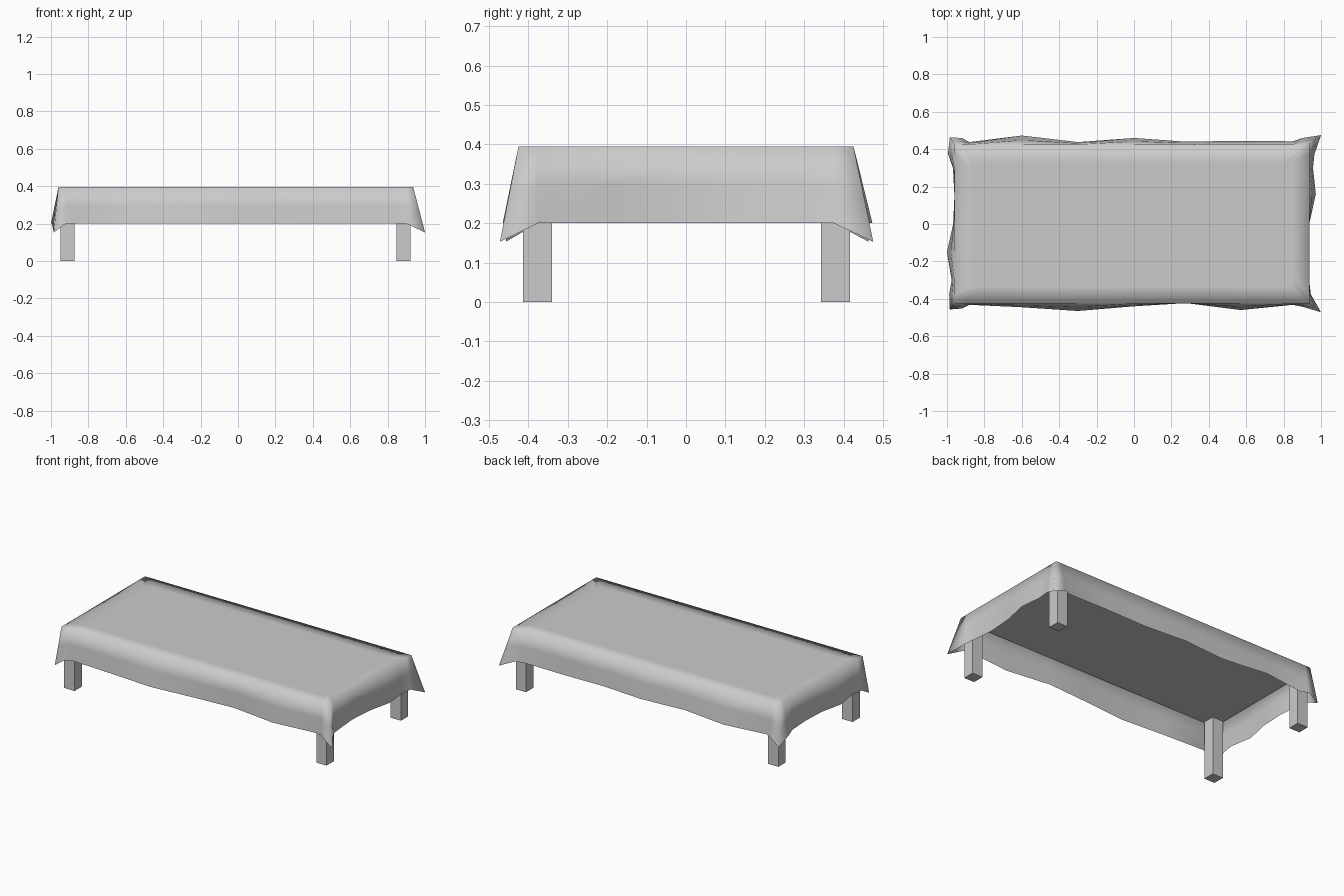
import bpy, bmesh

if "Cube" in bpy.data.objects:
    bpy.data.objects.remove(bpy.data.objects["Cube"])

X0, X1, Y, TOP, HEM = -0.96, 0.937, 0.425, 0.395, 0.2
CX = (X0 + X1) / 2

# Hem outline per side, counter-clockwise: (along, outward position)
front = [(-.92, -.452), (-.88, -.432), (-.6, -.445), (-.3, -.465), (0, -.44),
         (.27, -.422), (.57, -.46), (.85, -.432), (.9, -.442)]
right = [(-.375, .945), (-.3, .937), (-.16, .925), (0, .937), (.16, .972), (.3, .957), (.375, .965)]
back = [(.9, .46), (.85, .442), (.57, .445), (.28, .44), (0, .46),
        (-.3, .438), (-.6, .473), (-.88, .438), (-.92, .46)]
left = [(.375, -.995), (.3, -.968), (.15, -.96), (0, -.967), (-.15, -1.0), (-.3, -.975), (-.375, -.988)]

pairs = []  # (hem point, matching top edge point)


def corner(x, y, tx, ty):
    pairs.append(((x, y, 0.153), (tx, ty, TOP)))


corner(-.985, -.457, X0, -Y)
pairs += [((a, o, HEM), (a, -Y, TOP)) for a, o in front]
corner(1.0, -.472, X1, -Y)
pairs += [((o, a, HEM), (X1, a, TOP)) for a, o in right]
corner(1.0, .475, X1, Y)
pairs += [((a, o, HEM), (a, Y, TOP)) for a, o in back]
corner(-.985, .463, X0, Y)
pairs += [((o, a, HEM), (X0, a, TOP)) for a, o in left]

# Draped cloth: hem, middle, top edge and inset rings, closed on top
bm = bmesh.new()
rings = []
for t in (0, 0.5, 1):
    rings.append([bm.verts.new([h[i] + (p[i] - h[i]) * t for i in range(3)]) for h, p in pairs])
rings.append([bm.verts.new((CX + (p[0] - CX) * 0.9, p[1] * 0.78, TOP)) for h, p in pairs])
n = len(pairs)
for a, b in zip(rings, rings[1:]):
    for i in range(n):
        j = (i + 1) % n
        bm.faces.new((a[i], a[j], b[j], b[i]))
bm.faces.new(rings[-1])
for f in bm.faces:
    f.smooth = True
mesh = bpy.data.meshes.new("tablecloth")
bm.to_mesh(mesh)
bm.free()
bpy.context.collection.objects.link(bpy.data.objects.new("tablecloth", mesh))


def box(name, x0, x1, y0, y1, z0, z1):
    bpy.ops.mesh.primitive_cube_add(size=1, location=((x0 + x1) / 2, (y0 + y1) / 2, (z0 + z1) / 2))
    ob = bpy.context.object
    ob.name = name
    ob.scale = (x1 - x0, y1 - y0, z1 - z0)


# Table board under the cloth
box("table_board", X0 + .005, X1 - .005, -Y + .005, Y - .005, 0.375, 0.392)

# Four square legs
for sx, (x0, x1) in (("left", (-.949, -.874)), ("right", (.848, .921))):
    for sy, (y0, y1) in (("front", (-.414, -.34)), ("back", (.342, .416))):
        box(f"{sy}_{sx}_leg", x0, x1, y0, y1, 0, 0.38)
